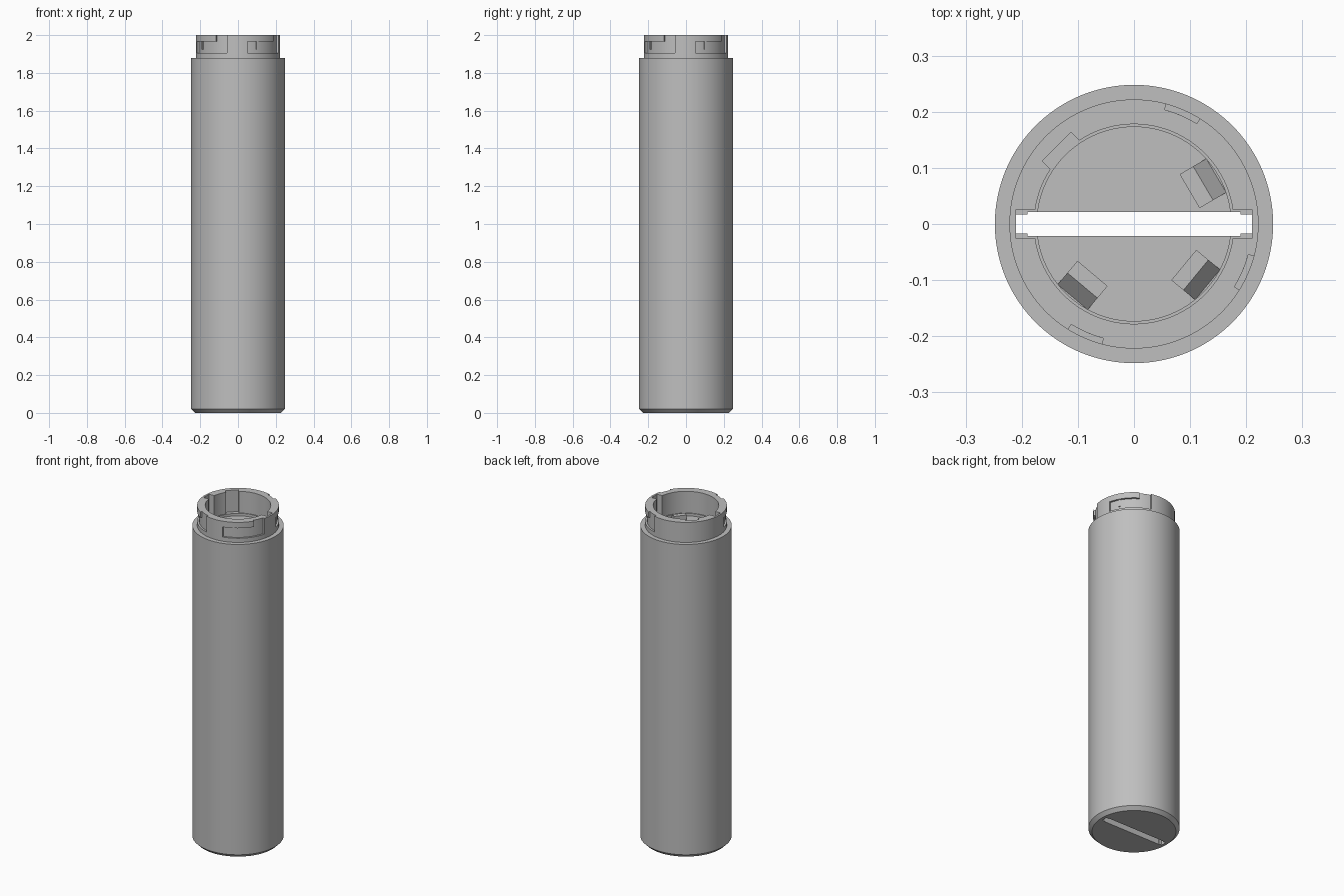
import bpy, bmesh
from math import sin, cos, radians, pi
from mathutils import Matrix

old = bpy.data.objects.get("Cube")
if old:
    bpy.data.objects.remove(old, do_unlink=True)

SEG = 96
FLOOR, LEDGE, NECK, TOP = 1.855, 1.87, 1.88, 2.0

grey = bpy.data.materials.new("plain_grey")
grey.use_nodes = True
grey.diffuse_color = (0.52, 0.52, 0.52, 1)
grey.node_tree.nodes["Principled BSDF"].inputs["Base Color"].default_value = (0.52, 0.52, 0.52, 1)


def finish(name, bm):
    bmesh.ops.recalc_face_normals(bm, faces=bm.faces)
    mesh = bpy.data.meshes.new(name)
    bm.to_mesh(mesh)
    bm.free()
    mesh.materials.append(grey)
    obj = bpy.data.objects.new(name, mesh)
    bpy.context.collection.objects.link(obj)
    return obj


def lathe(name, profile):
    """Closed solid turned about z, capped at both ends of the profile."""
    bm = bmesh.new()
    rings = [[bm.verts.new((r * cos(2 * pi * i / SEG), r * sin(2 * pi * i / SEG), z))
              for i in range(SEG)] for r, z in profile]
    for a, b in zip(rings, rings[1:]):
        for i in range(SEG):
            j = (i + 1) % SEG
            bm.faces.new((a[i], a[j], b[j], b[i]))
    bm.faces.new(rings[0])
    bm.faces.new(rings[-1])
    return finish(name, bm)


def prism(name, outline, push):
    """Extrude a 3D outline along a vector."""
    bm = bmesh.new()
    face = bm.faces.new([bm.verts.new(p) for p in outline])
    moved = bmesh.ops.extrude_face_region(bm, geom=[face])["geom"]
    bmesh.ops.translate(bm, vec=push, verts=[v for v in moved if isinstance(v, bmesh.types.BMVert)])
    return finish(name, bm)


def block(name, x0, x1, y0, y1, z0, z1):
    return prism(name, [(x0, y0, z0), (x1, y0, z0), (x1, y1, z0), (x0, y1, z0)], (0, 0, z1 - z0))


def sector(name, r0, r1, a0, a1, z0, z1):
    steps = max(2, int(abs(a1 - a0) / 3.75))
    angles = [radians(a0 + (a1 - a0) * i / steps) for i in range(steps + 1)]
    outline = [(r0 * cos(a), r0 * sin(a), z0) for a in angles]
    outline += [(r1 * cos(a), r1 * sin(a), z0) for a in reversed(angles)]
    return prism(name, outline, (0, 0, z1 - z0))


def turn(obj, degrees):
    obj.data.transform(Matrix.Rotation(radians(degrees), 4, "Z"))
    return obj


def cut(target, cutter):
    mod = target.modifiers.new("cut", "BOOLEAN")
    mod.operation = "DIFFERENCE"
    mod.solver = "EXACT"
    mod.object = cutter
    bpy.context.view_layer.objects.active = target
    bpy.ops.object.modifier_apply(modifier=mod.name)
    bpy.data.objects.remove(cutter, do_unlink=True)


# Cylindrical body with chamfered base, stepped neck and recessed socket
body = lathe("body", [(0.228, 0), (0.248, 0.02), (0.248, NECK), (0.222, NECK), (0.222, TOP),
                      (0.178, TOP), (0.178, LEDGE), (0.173, LEDGE), (0.173, FLOOR)])

# Keyways in the inner wall: two on the slot line, one wide diagonal
cut(body, block("keyway_cutter", -0.21, 0.21, -0.026, 0.026, LEDGE, 2.1))
cut(body, turn(block("wide_keyway_cutter", 0.12, 0.195, -0.036, 0.036, LEDGE, 2.1), 135))

# Through slot, narrower at both ends
cut(body, block("slot_cutter", -0.19, 0.19, -0.021, 0.021, -0.1, 1.95))
cut(body, block("slot_end_cutter", -0.21, 0.21, -0.017, 0.017, -0.1, 1.95))

# Bayonet channels around the neck: top entry, sideways run, locking rib
for i, start in enumerate((75, -15, -105)):
    cut(body, sector("entry_cutter", 0.211, 0.26, start, start - 17, 1.93, 2.1))
    cut(body, sector("channel_cutter", 0.211, 0.26, start, start - 62, 1.905, 1.965))
    sector(f"locking_rib_{i + 1}", 0.208, 0.217, start - 45, start - 48, 1.923, 1.965)

# Sloped bumps on the socket floor
for i, angle in enumerate((30.5, -39.5, -130)):
    side = [(0.115, -0.035, FLOOR - 0.01), (0.17, -0.035, FLOOR - 0.01), (0.17, -0.035, FLOOR),
            (0.143, -0.035, FLOOR + 0.03), (0.115, -0.035, FLOOR + 0.03)]
    turn(prism(f"floor_bump_{i + 1}", side, (0, 0.07, 0)), angle)

# Smooth the turned surfaces and keep the edges crisp
bpy.ops.object.select_all(action="DESELECT")
body.select_set(True)
bpy.context.view_layer.objects.active = body
bpy.ops.object.shade_smooth_by_angle(angle=radians(30))
